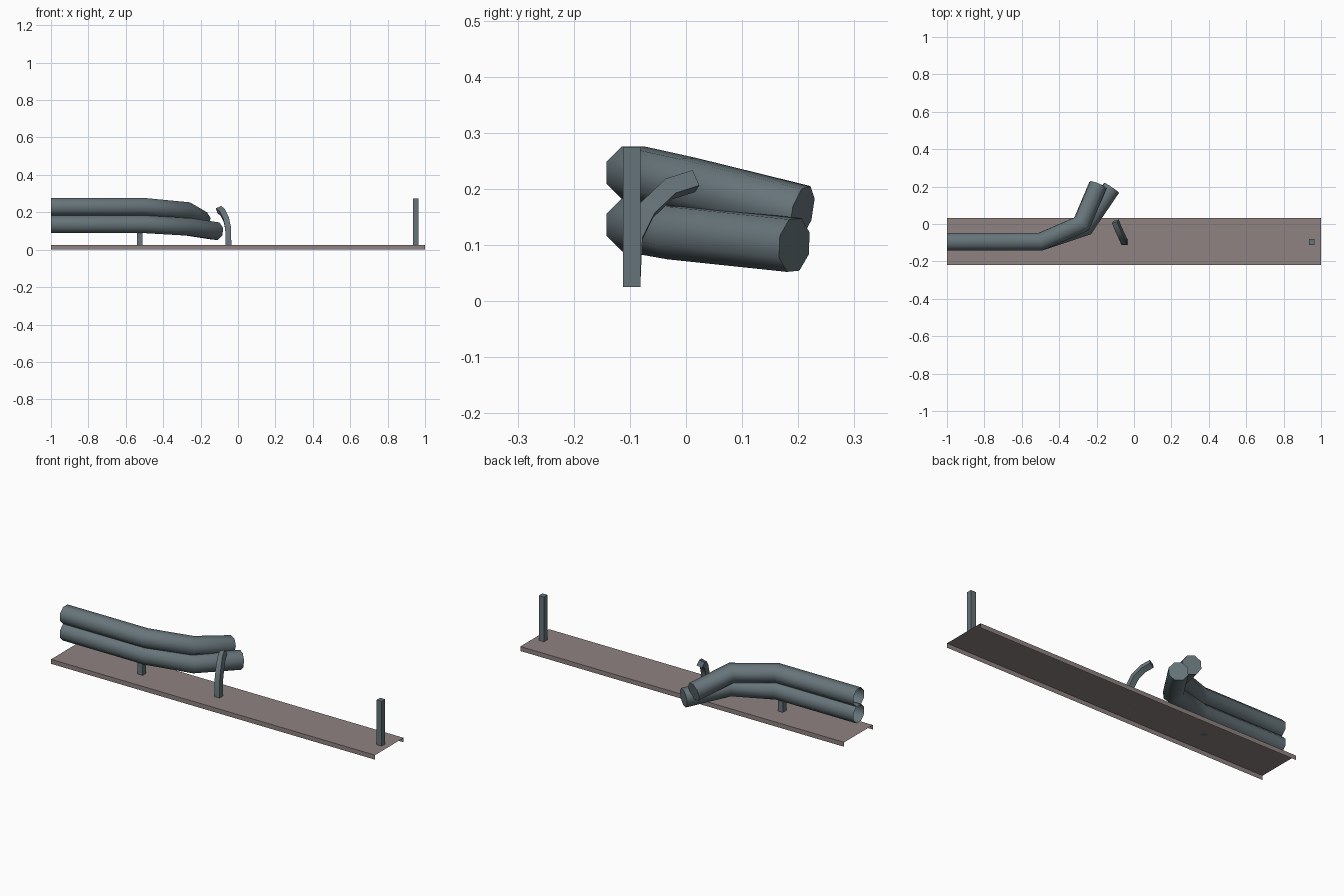
import bpy, bmesh, math
from mathutils import Vector

if "Cube" in bpy.data.objects:
    bpy.data.objects.remove(bpy.data.objects["Cube"])


def material(name, color):
    m = bpy.data.materials.new(name)
    m.diffuse_color = (*color, 1)
    m.use_nodes = True
    m.node_tree.nodes["Principled BSDF"].inputs["Base Color"].default_value = m.diffuse_color
    return m


steel = material("blue_grey_steel", (0.133, 0.175, 0.192))
plate = material("warm_grey_plate", (0.27, 0.225, 0.22))


def finish(name, bm, mat, smooth=True):
    me = bpy.data.meshes.new(name)
    bm.to_mesh(me)
    bm.free()
    me.materials.append(mat)
    ob = bpy.data.objects.new(name, me)
    bpy.context.collection.objects.link(ob)
    if smooth:
        bpy.ops.object.select_all(action='DESELECT')
        ob.select_set(True)
        bpy.context.view_layer.objects.active = ob
        bpy.ops.object.shade_smooth_by_angle(angle=math.radians(50))
    return ob


def sweep(name, path, sides, apothem, u, v, cap_start):
    """Sweep a regular polygon along a path with mitred bends."""
    pts = [Vector(p) for p in path]
    u, v = Vector(u), Vector(v)
    r = apothem / math.cos(math.pi / sides)
    ring = []
    for i in range(sides):
        a = 2 * math.pi * (i + 0.5) / sides
        ring.append(pts[0] + u * r * math.cos(a) + v * r * math.sin(a))
    bm = bmesh.new()
    rings = [[bm.verts.new(p) for p in ring]]
    dirs = [(b - a).normalized() for a, b in zip(pts, pts[1:])]
    for k, d in enumerate(dirs):
        n = (d + dirs[k + 1]).normalized() if k + 1 < len(dirs) else d
        ring = [p + d * ((pts[k + 1] - p).dot(n) / d.dot(n)) for p in ring]
        rings.append([bm.verts.new(p) for p in ring])
    for a, b in zip(rings, rings[1:]):
        for i in range(sides):
            j = (i + 1) % sides
            bm.faces.new((a[i], a[j], b[j], b[i]))
    bm.faces.new(rings[-1])
    if cap_start:
        bm.faces.new(rings[0][::-1])
    return finish(name, bm, steel)


# Base: thin sheet channel, open at the ends and underneath
bm = bmesh.new()
profile = [(-0.22, 0), (-0.22, 0.025), (0.033, 0.025), (0.033, 0)]
rows = [[bm.verts.new((x, y, z)) for y, z in profile] for x in (-1, 1)]
for i in range(3):
    bm.faces.new((rows[0][i], rows[1][i], rows[1][i + 1], rows[0][i + 1]))
finish("base_channel", bm, plate, smooth=False)

# Two octagonal rails, bent backwards at the broken end
sweep("upper_rail", [(-1, -0.095, 0.229), (-0.5, -0.095, 0.229),
                     (-0.28, 0.0, 0.208), (-0.193, 0.207, 0.157)],
      8, 0.047, (0, 1, 0), (0, 0, 1), False)
sweep("lower_rail", [(-1, -0.095, 0.136), (-0.5, -0.095, 0.136),
                     (-0.262, -0.016, 0.122), (-0.12, 0.193, 0.10)],
      8, 0.047, (0, 1, 0), (0, 0, 1), False)

# Straight square posts
for name, x, top in (("left_post", -0.525, 0.265), ("right_post", 0.95, 0.275)):
    sweep(name, [(x, -0.097, 0.025), (x, -0.097, top)],
          4, 0.0155, (1, 0, 0), (0, 1, 0), True)

# Bent square post
sweep("bent_post", [(-0.051, -0.097, 0.025), (-0.053, -0.093, 0.115),
                    (-0.063, -0.07, 0.162), (-0.082, -0.03, 0.20),
                    (-0.1, 0.014, 0.214)],
      4, 0.0155, (1, 0, 0), (0, 1, 0), True)
